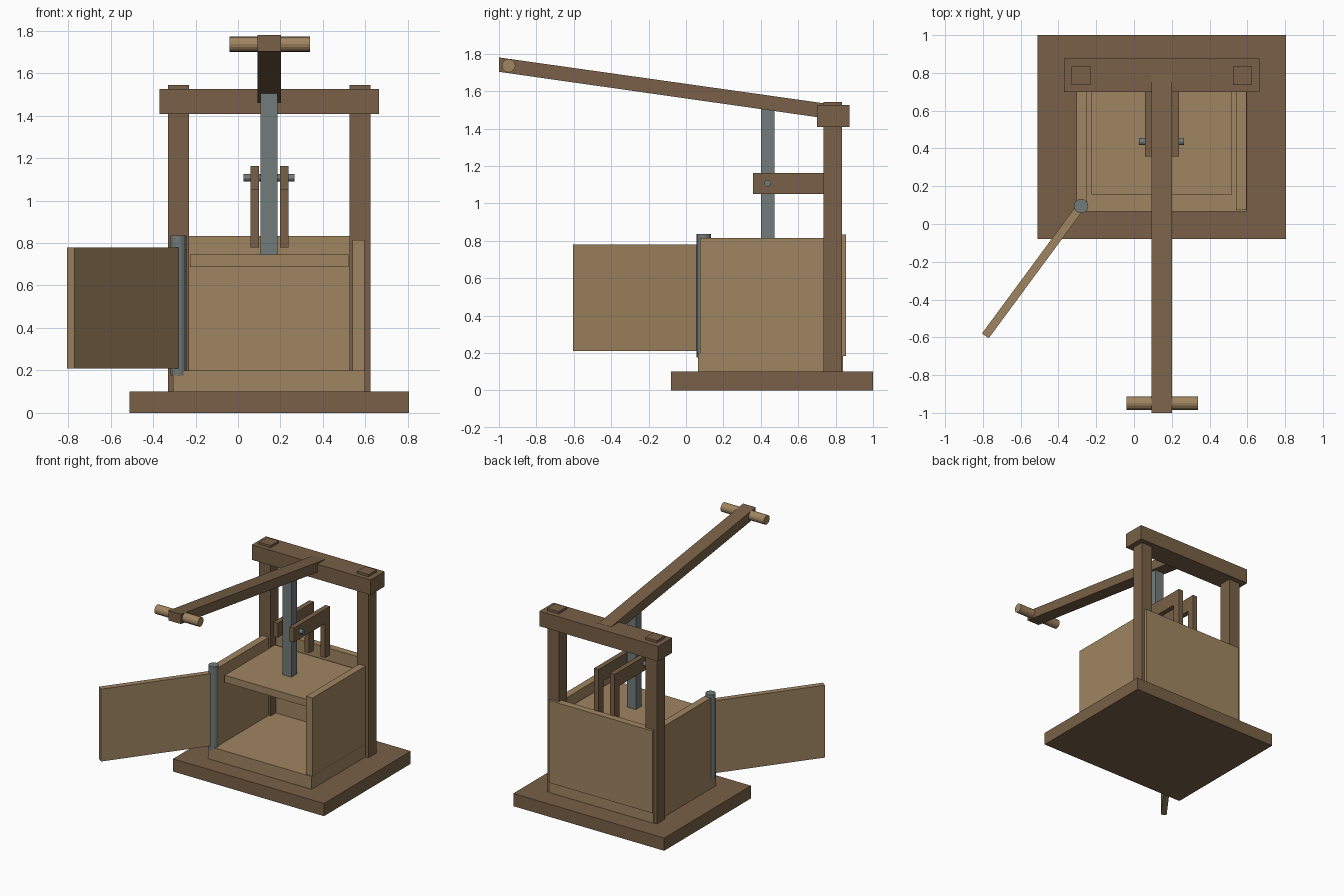
import bpy
import bmesh
from math import atan2, hypot
from mathutils import Matrix, Vector

cube = bpy.data.objects.get("Cube")
if cube:
    bpy.data.objects.remove(cube, do_unlink=True)


def material(name, rgb):
    mat = bpy.data.materials.new(name)
    mat.use_nodes = True
    color = (*rgb, 1)
    mat.diffuse_color = color
    bsdf = next(n for n in mat.node_tree.nodes if n.type == 'BSDF_PRINCIPLED')
    bsdf.inputs["Base Color"].default_value = color
    return mat


dark_wood = material("dark wood", (0.19, 0.118, 0.063))
light_wood = material("light wood", (0.352, 0.235, 0.12))
steel = material("grey steel", (0.165, 0.2, 0.195))


def finish(name, bm, mat):
    bmesh.ops.recalc_face_normals(bm, faces=bm.faces)
    mesh = bpy.data.meshes.new(name)
    bm.to_mesh(mesh)
    bm.free()
    mesh.materials.append(mat)
    obj = bpy.data.objects.new(name, mesh)
    bpy.context.collection.objects.link(obj)
    return obj


def box(name, mat, x, y, z):
    """Box between (min, max) pairs on each axis."""
    bm = bmesh.new()
    bmesh.ops.create_cube(bm, size=1)
    for v in bm.verts:
        v.co = Vector([r[0] if c < 0 else r[1] for c, r in zip(v.co, (x, y, z))])
    return finish(name, bm, mat)


def side_profile(name, mat, x, points):
    """Extrude a (y, z) outline across the x range."""
    bm = bmesh.new()
    face = bm.faces.new([bm.verts.new((x[0], y, z)) for y, z in points])
    new = bmesh.ops.extrude_face_region(bm, geom=[face])["geom"]
    moved = [g for g in new if isinstance(g, bmesh.types.BMVert)]
    bmesh.ops.translate(bm, vec=(x[1] - x[0], 0, 0), verts=moved)
    return finish(name, bm, mat)


def rod(name, mat, start, end, radius, sides=16):
    a, b = Vector(start), Vector(end)
    turn = (b - a).to_track_quat('Z', 'Y').to_matrix().to_4x4()
    bm = bmesh.new()
    bmesh.ops.create_cone(bm, cap_ends=True, segments=sides, radius1=radius,
                          radius2=radius, depth=(b - a).length,
                          matrix=Matrix.Translation((a + b) / 2) @ turn)
    return finish(name, bm, mat)


# Base and upright frame
box("base", dark_wood, (-0.51, 0.805), (-0.08, 1.0), (0, 0.1))
for side, x in (("right", -0.33), ("left", 0.524)):
    box(side + "_post", dark_wood, (x, x + 0.1), (0.735, 0.835), (0.1, 1.543))
box("top_beam", dark_wood, (-0.37, 0.665), (0.7, 0.875), (1.407, 1.525))

# Open box
box("box_floor", light_wood, (-0.305, 0.597), (0.065, 0.84), (0.1, 0.2))
for side, x in (("right", -0.305), ("left", 0.54)):
    box(side + "_wall", light_wood, (x, x + 0.056), (0.075, 0.83), (0.2, 0.815))
box("back_wall", light_wood, (-0.305, 0.597), (0.8, 0.855), (0.185, 0.833))

# Open door on its hinge
hinge = Vector((-0.28, 0.095, 0))
rod("hinge_pole", steel, (hinge.x, hinge.y, 0.175), (hinge.x, hinge.y, 0.836), 0.038)
reach = Vector((-0.787, -0.592, 0)) - hinge
door = box("door", light_wood, (0, hypot(reach.x, reach.y)), (-0.022, 0.022), (0.21, 0.78))
door.data.transform(Matrix.Translation(hinge) @ Matrix.Rotation(atan2(reach.y, reach.x), 4, 'Z'))

# Press plate and ram
box("press_plate", light_wood, (-0.225, 0.52), (0.155, 0.78), (0.688, 0.745))
box("ram", steel, (0.107, 0.185), (0.4, 0.472), (0.74, 1.52))

# Guide brackets and their pin
for side, x in (("right", 0.058), ("left", 0.198)):
    side_profile(side + "_guide_bracket", dark_wood, (x, x + 0.04),
                 [(0.357, 1.05), (0.745, 1.05), (0.745, 0.78),
                  (0.805, 0.78), (0.805, 1.163), (0.357, 1.163)])
rod("guide_pin", steel, (0.027, 0.436, 1.107), (0.266, 0.436, 1.107), 0.018, 12)

# Lever and handle
side_profile("lever", dark_wood, (0.093, 0.202),
             [(-1.0, 1.703), (-1.0, 1.78), (0.8, 1.526), (0.8, 1.447)])
rod("lever_handle", light_wood, (-0.04, -0.948, 1.736), (0.338, -0.948, 1.736), 0.036)
